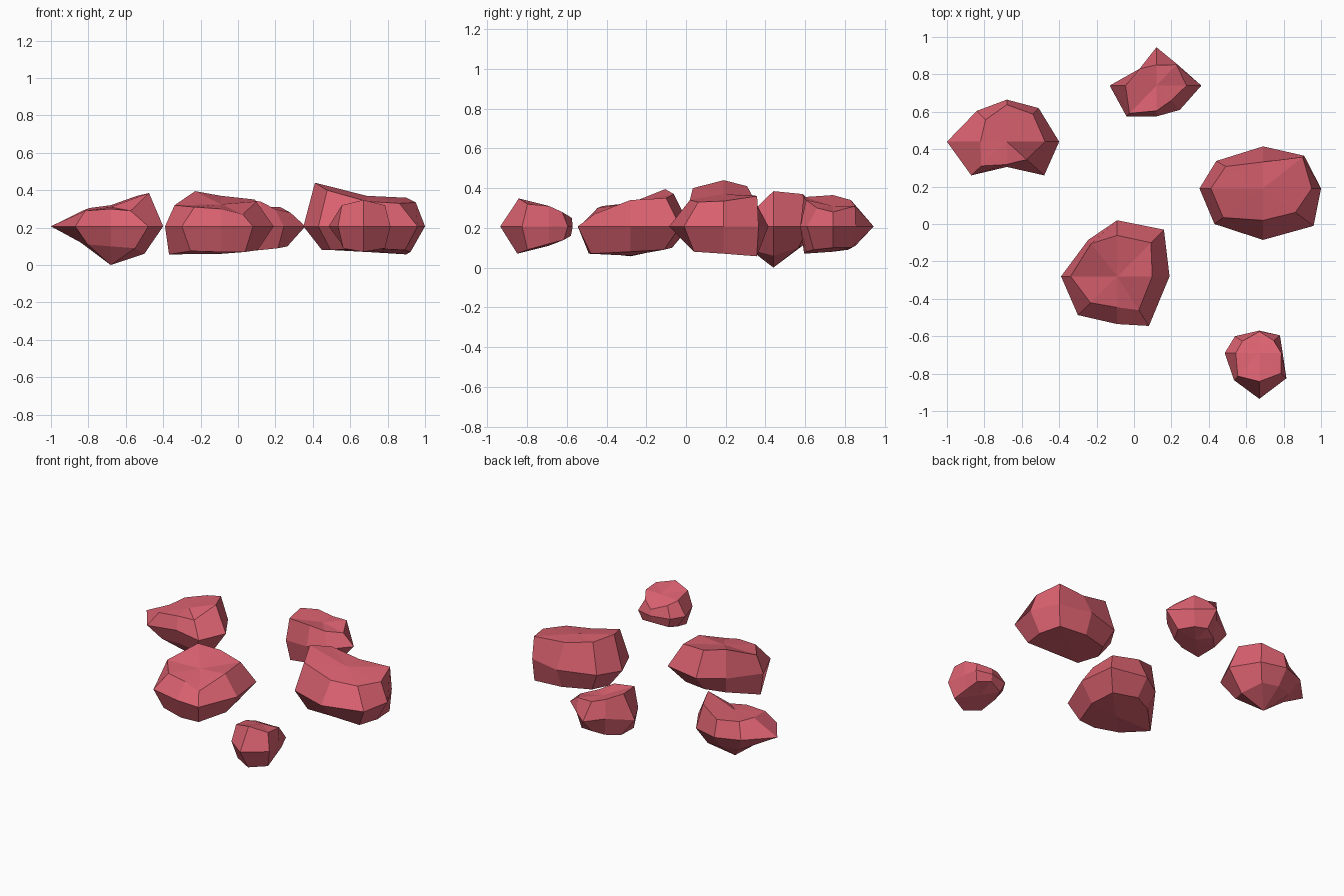
import bpy, bmesh

mat = bpy.data.materials.new("red_stone")
mat.diffuse_color = (0.70, 0.12, 0.16, 1)
MID = 0.207  # height of the widest belt of every rock


def rock(name, centre, belt, top_in, top_z, low_in, low_z, poles):
    """Eight-sided, three-ring stone. Ring order: E NE N NW W SW S SE.
    belt: radii on the axes, xy sizes on the diagonals; insets scale the belt."""
    cx, cy = centre
    signs = [(1, 0), (1, 1), (0, 1), (-1, 1), (-1, 0), (-1, -1), (0, -1), (1, -1)]
    bm = bmesh.new()

    def ring(insets, heights):
        out = []
        for (sx, sy), b, k, z in zip(signs, belt, insets, heights):
            bx, by = b if isinstance(b, tuple) else (b, b)
            out.append(bm.verts.new((cx + sx * bx * k, cy + sy * by * k, z)))
        return out

    low = ring(low_in, low_z)
    mid = ring([1] * 8, [MID] * 8)
    top = ring(top_in, top_z)
    bottom = bm.verts.new((cx, cy, poles[0]))
    peak = bm.verts.new((cx, cy, poles[1]))
    for i in range(8):
        j = (i + 1) % 8
        bm.faces.new((bottom, low[j], low[i]))
        bm.faces.new((low[i], low[j], mid[j], mid[i]))
        bm.faces.new((mid[i], mid[j], top[j], top[i]))
        bm.faces.new((top[i], top[j], peak))
    bmesh.ops.recalc_face_normals(bm, faces=bm.faces)
    mesh = bpy.data.meshes.new(name)
    bm.to_mesh(mesh)
    bm.free()
    mesh.materials.append(mat)
    bpy.context.collection.objects.link(bpy.data.objects.new(name, mesh))


# Large rock near the middle
rock("middle_rock", (-.09, -.28),
     [.28, (.25, .25), .30, (.155, .195), .30, (.21, .207), .255, (.17, .265)],
     [.67, .72, .73, .90, .83, .68, .65, .68],
     [.34, .35, .37, .395, .32, .31, .30, .27],
     [.70, .68, .70, .80, .93, .78, .82, .75],
     [.08, .09, .10, .09, .057, .075, .07, .07], (.06, .325))

# Large rock on the right
rock("right_rock", (.69, .19),
     [.31, (.22, .175), .225, (.25, .147), .34, (.26, .19), .275, (.27, .20)],
     [.84, .96, .63, .80, .82, .82, .62, .64],
     [.335, .36, .365, .41, .44, .40, .34, .33],
     [.75, .95, .75, .75, .71, .75, .58, .75],
     [.07, .057, .07, .08, .08, .08, .09, .08], (.08, .37))

# Pointed rock on the left
rock("left_rock", (-.68, .44),
     [.28, (.17, .18), .225, (.16, .165), .32, (.19, .18), .135, (.20, .18)],
     [.73, .82, .88, .71, .44, .72, .90, .53],
     [.385, .37, .32, .305, .295, .29, .30, .29],
     [.64, .70, .65, .70, .50, .65, .70, .65],
     [.06, .10, .11, .11, .12, .11, .10, .09], (.0, .31))

# Back rock
rock("back_rock", (.12, .74),
     [.24, (.11, .115), .205, (.09, .09), .25, (.16, .165), .165, (.125, .13)],
     [.67, .97, .54, 1.0, .66, .90, .82, .62],
     [.28, .31, .31, .34, .365, .355, .34, .30],
     [.60, .80, .55, .85, .60, .88, .80, .75],
     [.10, .10, .11, .09, .08, .07, .08, .09], (.08, .31))

# Small rock at the front
rock("front_small_rock", (.67, -.69),
     [.125, (.11, .095), .12, (.13, .09), .185, (.135, .145), .245, (.145, .135)],
     [.94, .70, .96, .70, .68, .85, .62, .80],
     [.31, .28, .25, .28, .30, .32, .348, .32],
     [.80, .80, .92, .80, .65, .80, .65, .80],
     [.12, .14, .16, .14, .12, .09, .07, .09], (.11, .31))
